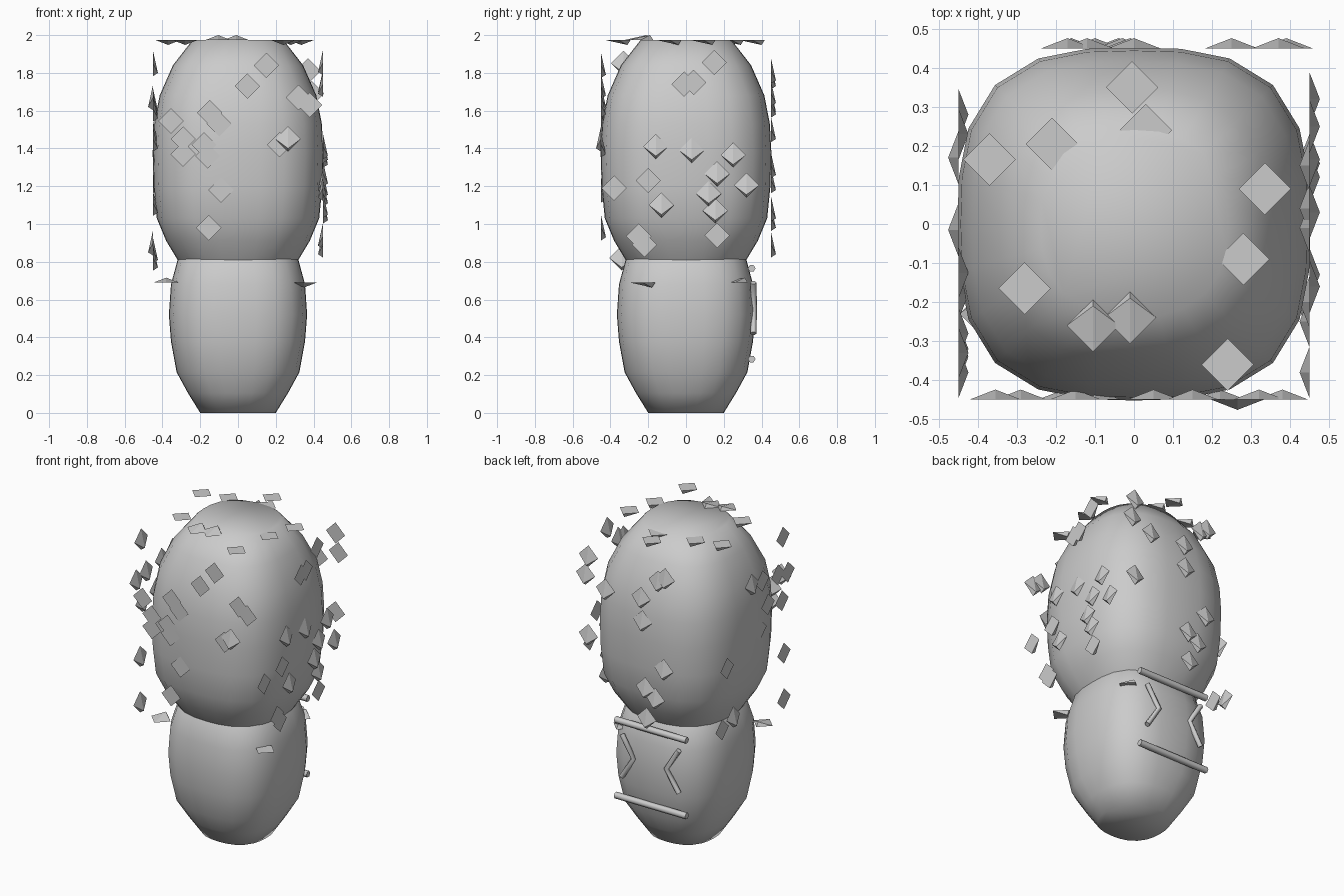
import bpy, math
from mathutils import Vector

if "Cube" in bpy.data.objects:
    bpy.data.objects.remove(bpy.data.objects["Cube"])


def finish(name, verts, faces, smooth=False):
    me = bpy.data.meshes.new(name)
    me.from_pydata(verts, [], faces)
    me.validate()
    ob = bpy.data.objects.new(name, me)
    bpy.context.collection.objects.link(ob)
    for p in me.polygons:
        p.use_smooth = smooth
    return ob


def rounded_body(name, profile, n=24):
    """Loft superellipse rings; profile holds (half width, z, squareness)."""
    verts, faces = [], []
    for w, z, e in profile:
        for i in range(n):
            a = 2 * math.pi * i / n
            c, s = math.cos(a), math.sin(a)
            k = w / (abs(c) ** e + abs(s) ** e) ** (1 / e)
            verts.append((k * c, k * s, z))
    for r in range(len(profile) - 1):
        for i in range(n):
            j = (i + 1) % n
            faces.append((r * n + i, r * n + j, (r + 1) * n + j, (r + 1) * n + i))
    faces.append(tuple(reversed(range(n))))
    faces.append(tuple(range(len(verts) - n, len(verts))))
    return finish(name, verts, faces, True)


# Lower and upper rounded blocks, overlapping at the waist
rounded_body("lower_body", [
    (0.20, 0.00, 2.4), (0.265, 0.105, 2.6), (0.325, 0.215, 2.8), (0.355, 0.38, 2.9),
    (0.366, 0.52, 2.9), (0.355, 0.68, 2.9), (0.32, 0.81, 2.8), (0.20, 0.97, 2.4)])
rounded_body("upper_body", [
    (0.24, 0.70, 2.4), (0.32, 0.81, 2.6), (0.38, 0.91, 2.8), (0.43, 1.03, 2.9),
    (0.447, 1.20, 2.9), (0.452, 1.38, 2.9), (0.444, 1.53, 2.9), (0.415, 1.68, 2.9),
    (0.345, 1.84, 2.7), (0.24, 1.975, 2.4)])


def leaves(name, spots, origin, u, v, out, raised):
    """Folded diamond leaves on a plane; raised(i) gives +1 outward or -1 inward."""
    o, u, v, out = (Vector(t) for t in (origin, u, v, out))
    h = 0.067
    verts, faces = [], []
    for i, (a, b) in enumerate(spots):
        c = o + u * a + v * b
        k = len(verts)
        verts += [c + v * h, c + u * h, c - v * h, c - u * h,
                  c - v * 0.05 + out * 0.026 * raised(i)]
        faces += [(k, k + 1, k + 2, k + 3), (k, k + 4, k + 1),
                  (k + 1, k + 4, k + 2), (k + 2, k + 4, k + 3), (k + 3, k + 4, k)]
    return finish(name, verts, faces)


X, Y, Z = (1, 0, 0), (0, 1, 0), (0, 0, 1)
# Leaves hovering on the six sides of the upper block
leaves("front_leaves", [
    (.15, 1.84), (.05, 1.73), (-.355, 1.545), (.32, 1.67), (.38, 1.63), (-.15, 1.59),
    (-.1, 1.53), (-.29, 1.45), (-.29, 1.37), (-.18, 1.42), (-.16, 1.36), (.265, 1.45),
    (.22, 1.42), (-.09, 1.18), (-.155, .98)],
    (0, -.45, 0), X, Z, (0, -1, 0), lambda i: 1 if i == 11 else -1)
leaves("back_leaves", [
    (.37, 1.81), (.39, 1.69), (.25, 1.63), (.37, 1.31), (0, 1.645), (-.12, 1.78),
    (-.17, 1.81), (-.03, 1.08), (-.1, 1.03), (-.16, 1.23), (-.04, .89), (-.01, 1.5)],
    (0, .45, 0), X, Z, Y, lambda i: 1)
leaves("right_leaves", [
    (.15, 1.855), (-.01, 1.74), (.04, 1.75), (-.16, 1.41), (.03, 1.39), (.25, 1.365),
    (.32, 1.205), (.165, 1.265), (.12, 1.16), (.155, 1.07), (.165, .94), (-.38, 1.19),
    (-.2, 1.23), (-.13, 1.1), (-.25, .935), (-.22, .89)],
    (.45, 0, 0), Y, Z, X, lambda i: 1 if i in (3, 4, 5, 6, 7, 8, 9, 13) else -1)
leaves("left_leaves", [
    (-.33, 1.85), (-.34, .82), (-.34, 1.11), (-.38, 1.61), (-.28, 1.63), (-.32, 1.45),
    (-.18, 1.48), (-.125, 1.65), (-.015, 1.67), (-.1, 1.35), (.23, 1.23), (.17, .9),
    (.28, .86)],
    (-.45, 0, 0), Y, Z, (-1, 0, 0), lambda i: 1 if i in (8, 11) else -1)
leaves("top_leaves", [
    (.24, .36), (-.28, .165), (-.105, .26), (-.01, .24), (.28, .09), (.335, -.09),
    (-.37, -.165), (-.21, -.205), (.03, -.24), (-.005, -.35)],
    (0, 0, 1.974), X, (0, -1, 0), Z, lambda i: 1 if i in (2, 3) else -1)
leaves("bottom_leaves", [(-.38, .23), (.35, .23), (.26, -.26)],
       (0, 0, .69), X, (0, -1, 0), (0, 0, -1), lambda i: 1 if i == 1 else -1)


def rod(name, pts, radius):
    cu = bpy.data.curves.new(name, 'CURVE')
    cu.dimensions = '3D'
    cu.bevel_depth = radius
    cu.bevel_resolution = 1
    cu.use_fill_caps = True
    sp = cu.splines.new('POLY')
    sp.points.add(len(pts) - 1)
    for p, q in zip(sp.points, pts):
        p.co = (*q, 1)
    ob = bpy.data.objects.new(name, cu)
    bpy.context.collection.objects.link(ob)


# Two bars and two bent rods on the back of the lower block
for name, z in (("upper_bar", .765), ("lower_bar", .285)):
    rod(name, [(-.25, .348, z), (.25, .348, z)], .02)
for name, s in (("bent_rod_right", 1), ("bent_rod_left", -1)):
    rod(name, [(.2 * s, .357, .69), (.115 * s, .36, .555), (.2 * s, .357, .42)], .016)
